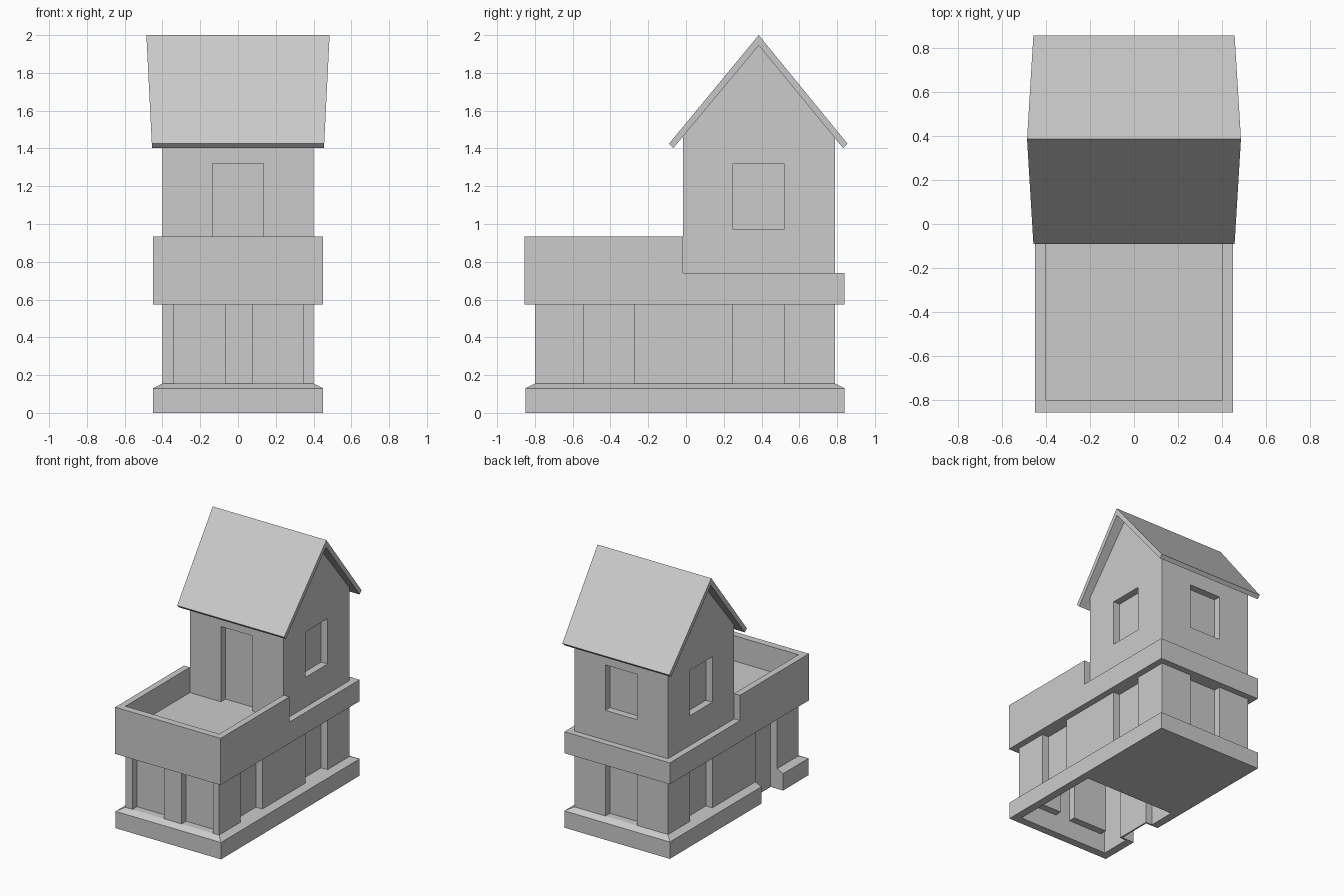
import bpy, bmesh

cube = bpy.data.objects.get("Cube")
if cube:
    bpy.data.objects.remove(cube, do_unlink=True)

plaster = bpy.data.materials.new("light_grey")
plaster.use_nodes = True
GREY = (0.6, 0.6, 0.6, 1)
plaster.diffuse_color = GREY
plaster.node_tree.nodes["Principled BSDF"].inputs["Base Color"].default_value = GREY


def finish(name, bm):
    bmesh.ops.recalc_face_normals(bm, faces=bm.faces)
    mesh = bpy.data.meshes.new(name)
    bm.to_mesh(mesh)
    bm.free()
    mesh.materials.append(plaster)
    obj = bpy.data.objects.new(name, mesh)
    bpy.context.collection.objects.link(obj)
    return obj


def box(name, x0, x1, y0, y1, z0, z1, taper=0):
    """Box between bounds; taper pulls the top edges inward."""
    bm = bmesh.new()
    bmesh.ops.create_cube(bm, size=1)
    for v in bm.verts:
        t = taper if v.co.z > 0 else 0
        v.co.x = x1 - t if v.co.x > 0 else x0 + t
        v.co.y = y1 - t if v.co.y > 0 else y0 + t
        v.co.z = z1 if v.co.z > 0 else z0
    return finish(name, bm)


def profile(name, points, half_width):
    """Side outline in y, z extruded along x; half_width is a function of z."""
    bm = bmesh.new()
    rings = [[bm.verts.new((s * half_width(z), y, z)) for y, z in points] for s in (-1, 1)]
    for ring in rings:
        bm.faces.new(ring)
    n = len(points)
    for i in range(n):
        j = (i + 1) % n
        bm.faces.new((rings[0][i], rings[0][j], rings[1][j], rings[1][i]))
    return finish(name, bm)


def cut(obj, cutters):
    for c in cutters:
        mod = obj.modifiers.new("cut", "BOOLEAN")
        mod.operation = "DIFFERENCE"
        mod.solver = "EXACT"
        mod.object = c
    bpy.context.view_layer.update()
    result = bpy.data.meshes.new_from_object(obj.evaluated_get(bpy.context.evaluated_depsgraph_get()))
    obj.modifiers.clear()
    obj.data = result


HX, FRONT, BACK, LIP = 0.4, -0.8, 0.79, 0.05
DEPTH, SKIN = 0.055, 0.012
PLINTH, SLAB, DECK, RAIL = 0.155, 0.575, 0.74, 0.935
HOUSE = -0.015


def recess(side, a, b, z0, z1, front=FRONT, grow=0):
    """Cutter for a wall niche running from a to b along the wall."""
    d, out = DEPTH + grow, 0.1
    a, b, z0, z1 = a - grow, b + grow, z0 - grow, z1 + grow
    bounds = {
        "front": (a, b, front - out, front + d),
        "back": (a, b, BACK - d, BACK + out),
        "plus": (HX - d, HX + out, a, b),
        "minus": (-HX - out, -HX + d, a, b),
    }[side]
    cutter = box("niche_cutter", *bounds, z0, z1)
    cutter.hide_render = True
    return cutter


# Ground floor openings
near, far = (-0.54, -0.275), (0.25, 0.52)
openings = [("front", -0.34, -0.07), ("front", 0.08, 0.345), ("back", -0.135, 0.135),
            ("plus", *near), ("plus", *far), ("minus", *far)]
niches = [recess(*o, PLINTH, SLAB + LIP) for o in openings]
door = recess("minus", *near, -LIP, SLAB + LIP)
bumps = [recess(*o, PLINTH, SLAB + LIP, grow=SKIN) for o in openings]
bumps.append(recess("minus", *near, -LIP, SLAB + LIP, grow=SKIN))

# Hollow front room, open underneath, wrapping around the niches
room = box("room_cutter", -HX + SKIN, HX - SKIN, FRONT + SKIN, -0.05, -0.03, SLAB + 0.03)
room.hide_render = True
cut(room, bumps)

# Plinth with sloped top edge
plinth = box("plinth", -0.45, 0.45, FRONT - LIP, BACK + LIP, 0, 0.13)
ledge = box("plinth_ledge", -0.45, 0.45, FRONT - LIP, BACK + LIP, 0.13, PLINTH, LIP)
for part in (plinth, ledge):
    cut(part, [room, door])

# Ground floor walls
ground = box("ground_floor", -HX, HX, FRONT, BACK, PLINTH, SLAB)
cut(ground, niches + [room, door])

# Balcony band with sunken deck
front_edge, back_edge = FRONT - 0.055, BACK + LIP
balcony = profile("balcony", [(front_edge, SLAB), (back_edge, SLAB), (back_edge, DECK),
                              (HOUSE, DECK), (HOUSE, RAIL), (front_edge, RAIL)], lambda z: 0.45)
pocket = box("deck_cutter", -HX, HX, FRONT, 0.1, DECK, 1.1)
pocket.hide_render = True
cut(balcony, [pocket])

# Upper floor with gable, door and windows
ridge_y = 0.385
upper = profile("upper_floor", [(HOUSE, DECK), (BACK, DECK), (BACK, 1.46), (ridge_y, 1.945),
                                (HOUSE, 1.465)], lambda z: HX)
upper_cuts = [recess("front", -0.135, 0.135, DECK - LIP, 1.32, HOUSE)]
upper_cuts += [recess(s, a, b, 0.97, 1.32) for s, a, b in
               (("back", -0.135, 0.135), ("plus", *far), ("minus", *far))]
cut(upper, upper_cuts)

# Roof, wider at the ridge than at the eaves
profile("roof", [(-0.09, 1.425), (ridge_y, 2), (0.855, 1.425), (0.832, 1.402),
                 (ridge_y, 1.945), (-0.067, 1.402)],
        lambda z: 0.455 + 0.03 * (z - 1.4) / 0.6)

for helper in niches + bumps + upper_cuts + [door, room, pocket]:
    bpy.data.objects.remove(helper, do_unlink=True)
